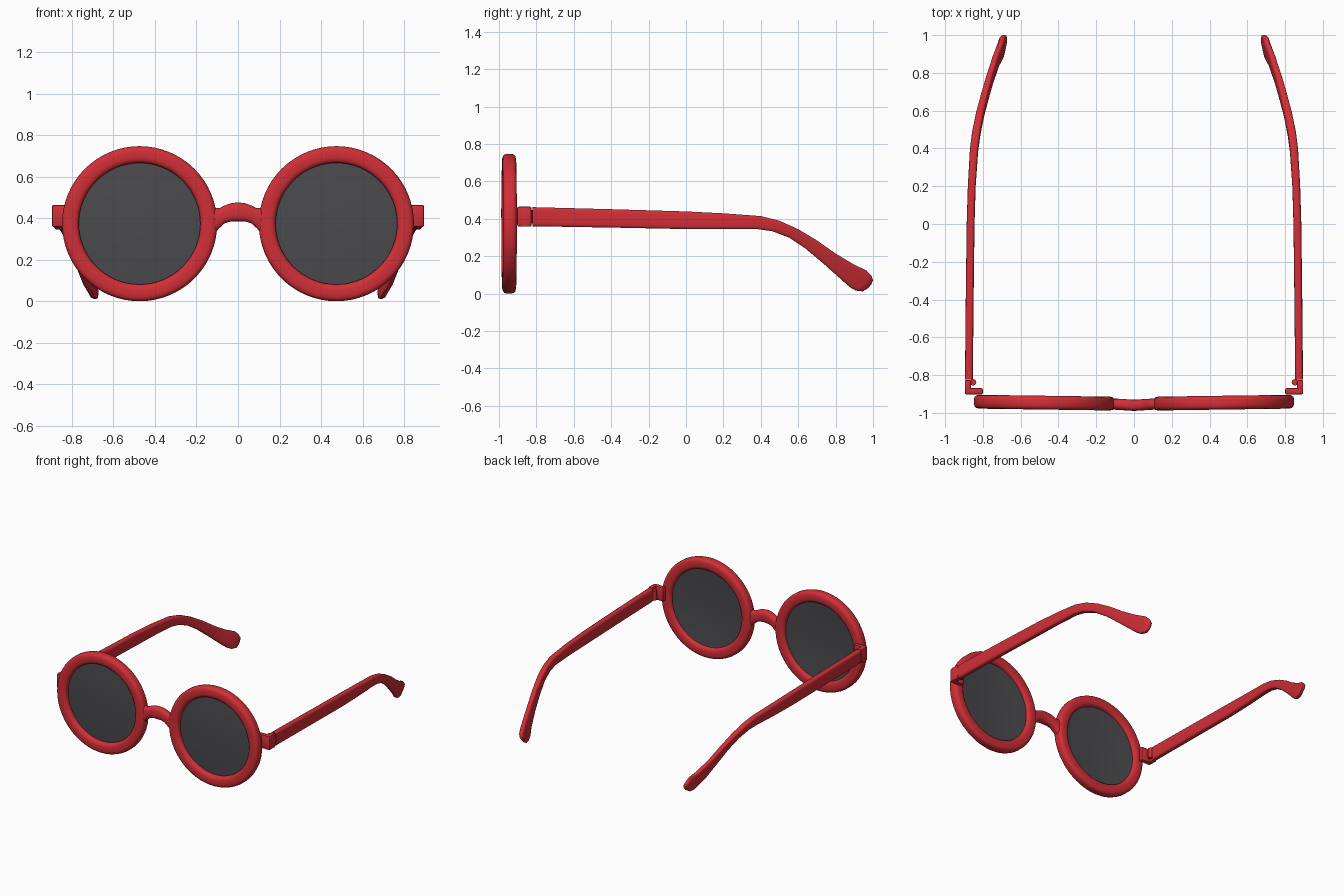
import bpy, bmesh, math
from mathutils import Vector

if "Cube" in bpy.data.objects:
    bpy.data.objects.remove(bpy.data.objects["Cube"])


def material(name, rgb):
    m = bpy.data.materials.new(name)
    m.diffuse_color = (*rgb, 1)
    m.use_nodes = True
    m.node_tree.nodes["Principled BSDF"].inputs["Base Color"].default_value = m.diffuse_color
    return m


RED = material("red_frame", (0.64, 0.028, 0.038))
DARK = material("dark_lens", (0.07, 0.07, 0.076))


def finish(bm, name, mat, angle=40):
    bmesh.ops.recalc_face_normals(bm, faces=bm.faces[:])
    me = bpy.data.meshes.new(name)
    bm.to_mesh(me)
    bm.free()
    ob = bpy.data.objects.new(name, me)
    bpy.context.collection.objects.link(ob)
    me.materials.append(mat)
    bpy.ops.object.select_all(action='DESELECT')
    ob.select_set(True)
    bpy.context.view_layer.objects.active = ob
    bpy.ops.object.shade_smooth_by_angle(angle=math.radians(angle))
    return ob


def loft(rings, closed=False):
    """Skin a list of point rings; cap the ends unless closed."""
    bm = bmesh.new()
    vs = [[bm.verts.new(p) for p in r] for r in rings]
    n = len(vs[0])
    pairs = list(zip(vs, vs[1:])) + ([(vs[-1], vs[0])] if closed else [])
    for a, b in pairs:
        for i in range(n):
            j = (i + 1) % n
            bm.faces.new((a[i], a[j], b[j], b[i]))
    if not closed:
        bm.faces.new(vs[0])
        bm.faces.new(vs[-1])
    return bm


def rounded(n, power):
    """Unit superellipse outline, used as a soft rectangle."""
    out = []
    for i in range(n):
        a = 2 * math.pi * (i + 0.5) / n
        c, s = math.cos(a), math.sin(a)
        out.append((math.copysign(abs(c) ** power, c), math.copysign(abs(s) ** power, s)))
    return out


def block(name, lo, hi, bevel, mat):
    bm = bmesh.new()
    bmesh.ops.create_cube(bm, size=1)
    for v in bm.verts:
        v.co = [(l + h) / 2 + c * (h - l) for l, h, c in zip(lo, hi, v.co)]
    bmesh.ops.bevel(bm, geom=bm.edges[:], offset=bevel, segments=2, profile=0.5, affect='EDGES')
    return finish(bm, name, mat)


CX, CZ = 0.474, 0.374          # lens centre
R_IN, R_OUT = 0.292, 0.374


def front_y(x):
    """Front wraps back a little towards the outside."""
    return -0.951 + 0.014 * (abs(x) - 0.1)


# temple stations: top (y, z), bottom (y, z), x centre, half thickness
TEMPLE = [
    ((-0.822, .463), (-0.822, .360), .874, .021),
    ((-0.40, .452), (-0.40, .353), .870, .021),
    ((0.00, .440), (0.00, .345), .865, .021),
    ((0.20, .430), (0.20, .345), .859, .021),
    ((0.40, .415), (0.38, .345), .847, .022),
    ((0.50, .390), (0.46, .334), .835, .022),
    ((0.60, .345), (0.55, .300), .816, .021),
    ((0.70, .285), (0.64, .240), .791, .019),
    ((0.80, .215), (0.735, .160), .763, .018),
    ((0.90, .155), (0.83, .075), .730, .018),
    ((0.965, .125), (0.875, .035), .706, .018),
    ((0.993, .095), (0.907, .016), .697, .017),
    ((1.000, .072), (0.945, .012), .688, .015),
    ((0.991, .050), (0.972, .028), .683, .008),
]

for side, s in (("left", -1), ("right", 1)):
    # round rim: soft profile swept around the lens
    rings = []
    for k in range(64):
        t = 2 * math.pi * k / 64
        ring = []
        for u, v in rounded(16, 0.62):
            r = (R_IN + R_OUT) / 2 + u * (R_OUT - R_IN) / 2
            x = CX + r * math.cos(t)
            ring.append((s * x, front_y(x) + v * 0.037, CZ + r * math.sin(t)))
        rings.append(ring)
    finish(loft(rings, closed=True), side + "_rim", RED)

    # tinted lens: thin, gently domed disc
    rings = []
    for back, radii in ((0, (0.02, 0.1, 0.2, 0.303)), (0.012, (0.303, 0.2, 0.1, 0.02))):
        for r in radii:
            ring = []
            for k in range(48):
                t = 2 * math.pi * k / 48
                x = CX + r * math.cos(t)
                y = front_y(x) - 0.014 * (1 - (r / 0.303) ** 2) + back
                ring.append((s * x, y, CZ + r * math.sin(t)))
            rings.append(ring)
    finish(loft(rings), side + "_lens", DARK)

    # temple arm with bent ear tip
    rings = []
    for top, bot, x, w in TEMPLE:
        a, b = Vector((x, *top)), Vector((x, *bot))
        ring = []
        for u, v in rounded(16, 0.45):
            p = (a + b) / 2 + (a - b) / 2 * v
            ring.append((s * (p.x + u * w), p.y, p.z))
        rings.append(ring)
    finish(loft(rings), side + "_temple", RED)

    # corner end piece, hinge leaf and knuckle
    def span(x0, x1):
        return sorted((s * x0, s * x1))
    for name, x, y, z, bev in (
            ("end_piece", (0.80, 0.896), (-0.903, -0.868), (0.358, 0.465), 0.010),
            ("hinge_leaf", (0.862, 0.896), (-0.89, -0.826), (0.358, 0.465), 0.008)):
        xs = span(*x)
        block(side + "_" + name, (xs[0], y[0], z[0]), (xs[1], y[1], z[1]), bev, RED)
    rings = [[(s * (0.852 + 0.017 * math.cos(a * math.pi / 6)),
               -0.838 + 0.017 * math.sin(a * math.pi / 6), z) for a in range(12)]
             for z in (0.375, 0.448)]
    finish(loft(rings), side + "_hinge_knuckle", RED)

# arched bridge: x, bottom z, top z, flaring into both rims
HALF = [(0.0, .385, .477), (0.035, .384, .473), (0.065, .375, .462),
        (0.09, .352, .449), (0.115, .325, .452), (0.14, .30, .475)]
rings = []
for x, z0, z1 in [(-x, a, b) for x, a, b in HALF[:0:-1]] + HALF:
    f = abs(x) / 0.14
    yc = -0.960 + 0.009 * f
    ring = [(x, yc + u * 0.030, (z0 + z1) / 2 + v * (z1 - z0) / 2) for u, v in rounded(16, 0.7)]
    rings.append(ring)
finish(loft(rings), "nose_bridge", RED)
